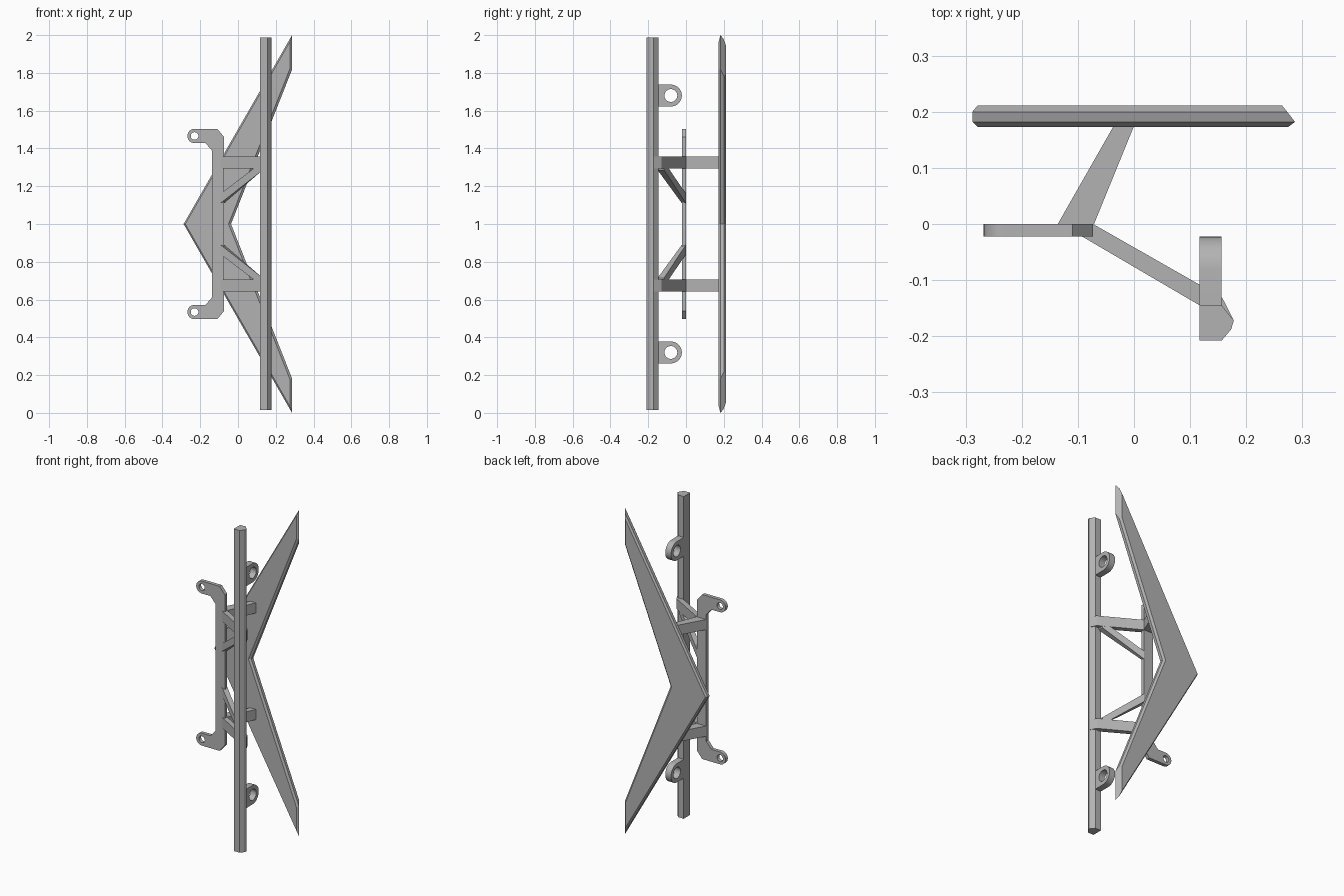
import bpy, bmesh, math

cube = bpy.data.objects.get("Cube")
if cube:
    bpy.data.objects.remove(cube, do_unlink=True)

grey = bpy.data.materials.new("plain grey")
grey.use_nodes = True
colour = (0.45, 0.45, 0.45, 1)
grey.diffuse_color = colour
bsdf = next(n for n in grey.node_tree.nodes if n.type == "BSDF_PRINCIPLED")
bsdf.inputs["Base Color"].default_value = colour
bsdf.inputs["Roughness"].default_value = 0.6


def finish(name, bm, smooth=False):
    bmesh.ops.recalc_face_normals(bm, faces=bm.faces)
    mesh = bpy.data.meshes.new(name)
    bm.to_mesh(mesh)
    bm.free()
    mesh.materials.append(grey)
    obj = bpy.data.objects.new(name, mesh)
    bpy.context.collection.objects.link(obj)
    if smooth:
        bpy.ops.object.select_all(action="DESELECT")
        obj.select_set(True)
        bpy.context.view_layer.objects.active = obj
        bpy.ops.object.shade_smooth_by_angle(angle=math.radians(30))
    return obj


def loft(name, rings, caps=None):
    """Skin a stack of equal rings and cap both ends."""
    bm = bmesh.new()
    layers = [[bm.verts.new(p) for p in ring] for ring in rings]
    n = len(layers[0])
    for a, b in zip(layers, layers[1:]):
        for i in range(n):
            j = (i + 1) % n
            bm.faces.new((a[i], a[j], b[j], b[i]))
    for layer in (layers[0], layers[-1]):
        for cap in caps or [range(n)]:
            bm.faces.new([layer[i] for i in cap])
    return finish(name, bm)


def slab(name, loops, place, offset):
    """Extrude a flat outline with round holes."""
    bm = bmesh.new()
    edges = []
    for loop in loops:
        vs = [bm.verts.new(place(*p)) for p in loop]
        edges += [bm.edges.new((vs[i - 1], vs[i])) for i in range(len(vs))]
    bmesh.ops.triangle_fill(bm, edges=edges, use_beauty=True)
    out = bmesh.ops.extrude_face_region(bm, geom=bm.faces[:])
    moved = [v for v in out["geom"] if isinstance(v, bmesh.types.BMVert)]
    bmesh.ops.translate(bm, verts=moved, vec=offset)
    return finish(name, bm, smooth=True)


def arc(cx, cz, r, start, end, steps=16):
    angles = [math.radians(start + (end - start) * i / steps) for i in range(steps + 1)]
    return [(cx + r * math.cos(a), cz + r * math.sin(a)) for a in angles]


def hole(cx, cz, r):
    return arc(cx, cz, r, 0, 360, 32)[:-1]


def beam(name, plan, low, high):
    """Prism over a plan outline with a bottom and top height per corner."""
    return loft(name, [[(x, y, z) for (x, y), z in zip(plan, zs)] for zs in (low, high)])


# Swept blade with bevelled edges, pointed front corner and cut ends
def blade_ring(y, tip, end, notch):
    outer = (end + 0.287) * 1.742 - (tip + 0.287) * 1.742
    inner = (end - notch) * 2.53
    return [(tip, y, 1), (end, y, 1 + outer), (end, y, 1 + inner),
            (notch, y, 1), (end, y, 1 - inner), (end, y, 1 - outer)]


loft("swept_blade",
     [blade_ring(0.173, -0.279, 0.275, -0.050),
      blade_ring(0.182, -0.288, 0.287, -0.037),
      blade_ring(0.200, -0.288, 0.273, -0.037),
      blade_ring(0.211, -0.279, 0.264, -0.050)],
     caps=[(0, 1, 2, 3), (0, 3, 4, 5)])

# Long upright bar with a nosed side
bar = [(0.117, -0.208), (0.156, -0.208), (0.173, -0.188), (0.178, -0.172),
       (0.156, -0.145), (0.117, -0.145)]
beam("upright_bar", bar, [0.014] * 6, [1.988] * 6)

# Flat mounting plate with an eyelet at each end
half = [(-0.073, 1.46), (-0.11, 1.504)] + arc(-0.23, 1.466, 0.038, 90, 270)
half += [(-0.172, 1.428), (-0.137, 1.388)]
outline = half + [(x, 2 - z) for x, z in reversed(half)]
slab("mounting_plate",
     [outline, hole(-0.23, 1.466, 0.02), hole(-0.23, 0.534, 0.02)],
     lambda x, z: (x, -0.022, z), (0, 0.022, 0))

# Supports and lugs, repeated above and below the middle
arm_plan = [(-0.073, 0), (0.157, -0.131), (0.178, -0.172), (0.117, -0.145), (-0.093, -0.022)]
strut_plan = [(-0.137, -0.002), (-0.072, -0.002), (0.001, 0.177), (-0.035, 0.177)]
brace_plan = [(-0.073, 0), (0.130, -0.116), (0.130, -0.150), (-0.093, -0.022)]

for side, s in (("upper", 1), ("lower", -1)):
    def level(*heights):
        return [1 + s * h for h in heights]

    beam(side + "_bar_arm", arm_plan, level(*[0.295] * 5), level(*[0.358] * 5))
    beam(side + "_blade_strut", strut_plan, level(*[0.295] * 4), level(*[0.358] * 4))
    beam(side + "_brace", brace_plan,
         level(0.110, 0.285, 0.285, 0.110), level(0.160, 0.33, 0.33, 0.160))

    z = 1 + s * 0.68
    lug = [(-0.15, z - 0.058)] + arc(-0.08, z, 0.058, -90, 90) + [(-0.15, z + 0.058)]
    slab(side + "_lug", [lug, hole(-0.08, z, 0.034)],
         lambda y, h: (0.117, y, h), (0.039, 0, 0))
